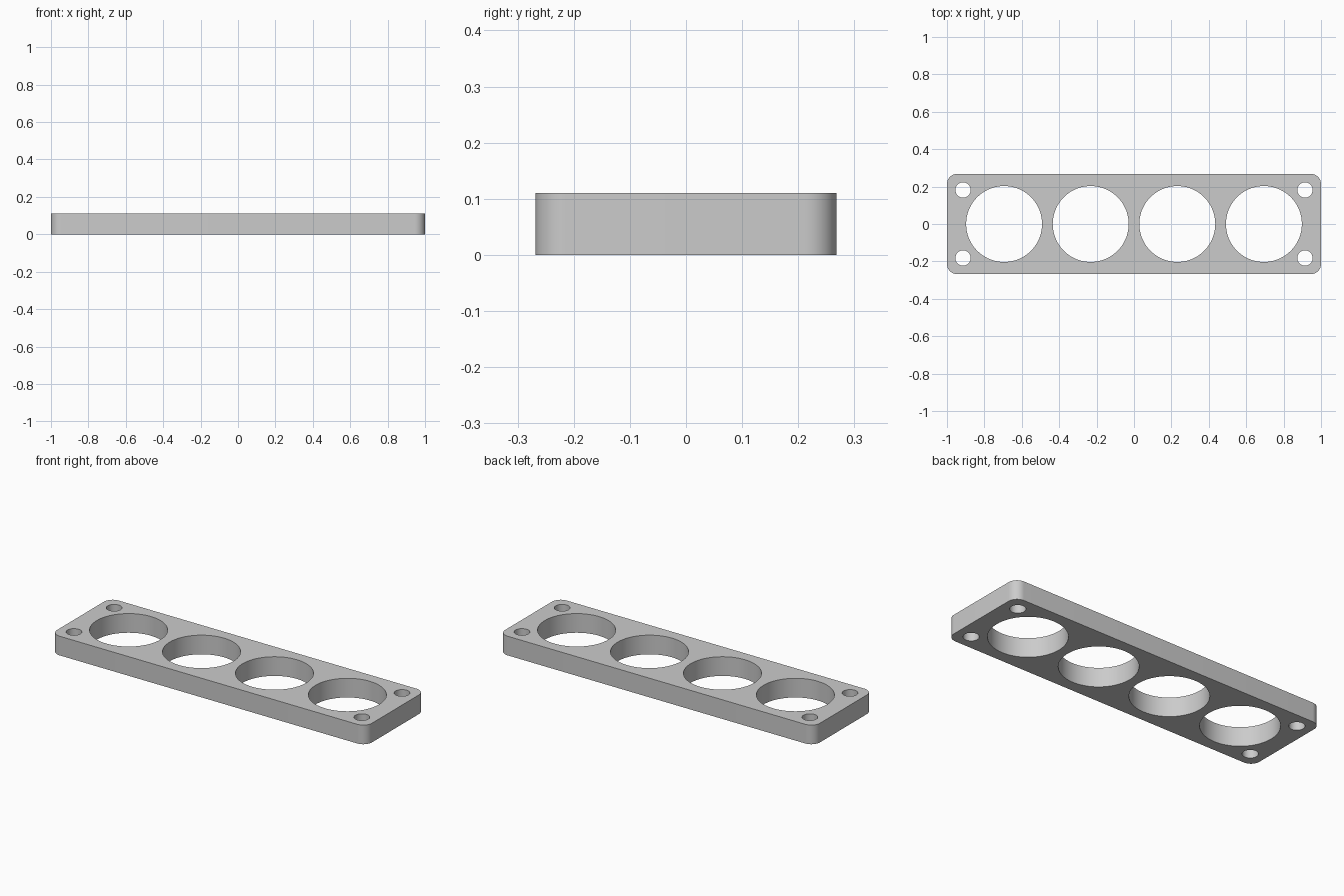
import bpy
import bmesh
from math import cos, sin, pi

if "Cube" in bpy.data.objects:
    bpy.data.objects.remove(bpy.data.objects["Cube"])

HALF_X, HALF_Y, HEIGHT = 1.0, 0.268, 0.11
CORNER = 0.055
BORE_PITCH, BORE_RADIUS = 0.463, 0.203
SCREW_X, SCREW_Y, SCREW_RADIUS = 0.914, 0.182, 0.041


def arc(cx, cy, radius, start, sweep, steps):
    return [(cx + radius * cos(start + sweep * i / steps),
             cy + radius * sin(start + sweep * i / steps)) for i in range(steps + 1)]


def add_loop(curve, points):
    spline = curve.splines.new('POLY')
    spline.points.add(len(points) - 1)
    for p, (x, y) in zip(spline.points, points):
        p.co = (x, y, 0, 1)
    spline.use_cyclic_u = True


def add_hole(curve, x, y, radius, steps):
    add_loop(curve, arc(x, y, radius, 0, 2 * pi, steps)[:-1])


profile = bpy.data.curves.new("plate_profile", 'CURVE')
profile.dimensions = '2D'
profile.fill_mode = 'BOTH'
profile.extrude = HEIGHT / 2

# Rounded rectangular outline
outline = []
for i, (sx, sy) in enumerate([(1, 1), (-1, 1), (-1, -1), (1, -1)]):
    outline += arc(sx * (HALF_X - CORNER), sy * (HALF_Y - CORNER),
                   CORNER, i * pi / 2, pi / 2, 12)
add_loop(profile, outline)

# Row of four large bores
for i in range(4):
    add_hole(profile, (i - 1.5) * BORE_PITCH, 0, BORE_RADIUS, 72)

# Screw holes in the corners
for sx in (-1, 1):
    for sy in (-1, 1):
        add_hole(profile, sx * SCREW_X, sy * SCREW_Y, SCREW_RADIUS, 36)

# Turn the extruded profile into one welded mesh standing on the ground
source = bpy.data.objects.new("plate_source", profile)
bpy.context.collection.objects.link(source)
bpy.context.view_layer.update()
evaluated = source.evaluated_get(bpy.context.evaluated_depsgraph_get())
mesh = bpy.data.meshes.new_from_object(evaluated)
bpy.data.objects.remove(source)

bm = bmesh.new()
bm.from_mesh(mesh)
bmesh.ops.remove_doubles(bm, verts=bm.verts, dist=0.0001)
bmesh.ops.translate(bm, verts=bm.verts, vec=(0, 0, HEIGHT / 2))
bmesh.ops.recalc_face_normals(bm, faces=bm.faces)
bm.to_mesh(mesh)
bm.free()

plate = bpy.data.objects.new("drilled_plate", mesh)
bpy.context.collection.objects.link(plate)

# Plain grey finish
grey = bpy.data.materials.new("plain_grey")
grey.use_nodes = True
colour = (0.6, 0.6, 0.6, 1)
grey.diffuse_color = colour
grey.node_tree.nodes["Principled BSDF"].inputs["Base Color"].default_value = colour
mesh.materials.clear()
mesh.materials.append(grey)

bpy.ops.object.select_all(action='DESELECT')
plate.select_set(True)
bpy.context.view_layer.objects.active = plate
bpy.ops.object.shade_smooth_by_angle(angle=pi / 6)
